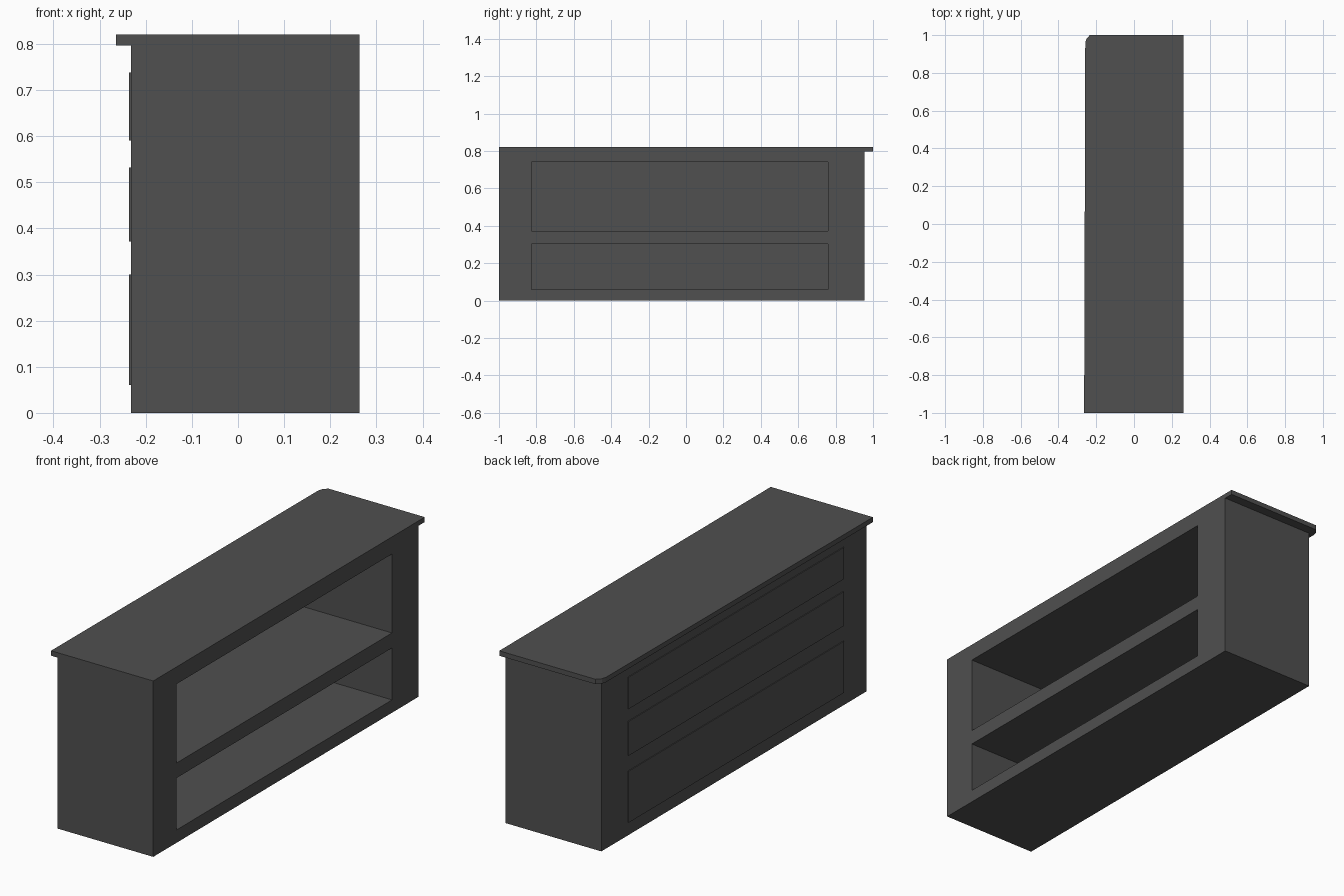
import bpy, bmesh

if "Cube" in bpy.data.objects:
    bpy.data.objects.remove(bpy.data.objects["Cube"])

grey = bpy.data.materials.new("dark_grey")
grey.diffuse_color = (0.08, 0.08, 0.08, 1)
grey.use_nodes = True
grey.node_tree.nodes["Principled BSDF"].inputs["Base Color"].default_value = grey.diffuse_color


def prism(name, outline, z0, z1):
    """Extrude a flat xy outline from z0 to z1."""
    bm = bmesh.new()
    low = bm.faces.new([bm.verts.new((x, y, z0)) for x, y in outline])
    ext = bmesh.ops.extrude_face_region(bm, geom=[low])
    for v in ext["geom"]:
        if isinstance(v, bmesh.types.BMVert):
            v.co.z = z1
    bmesh.ops.recalc_face_normals(bm, faces=bm.faces)
    me = bpy.data.meshes.new(name)
    bm.to_mesh(me)
    bm.free()
    me.materials.append(grey)
    ob = bpy.data.objects.new(name, me)
    bpy.context.collection.objects.link(ob)
    return ob


def box(name, x0, x1, y0, y1, z0, z1):
    return prism(name, [(x0, y0), (x1, y0), (x1, y1), (x0, y1)], z0, z1)


BACK, FRONT = -0.232, 0.263
Y0, Y1 = -0.827, 0.759          # shared extent of openings and panels

# cabinet body with two open shelves cut in from the +x side
body = box("counter_body", BACK, FRONT, -1, 0.955, 0, 0.797)
for z0, z1 in ((0.06, 0.302), (0.372, 0.74)):
    cutter = box("shelf_cutter", -0.21, FRONT + 0.1, Y0, Y1, z0, z1)
    cutter.hide_render = True
    mod = body.modifiers.new("shelf", 'BOOLEAN')
    mod.operation = 'DIFFERENCE'
    mod.solver = 'EXACT'
    mod.object = cutter
    bpy.context.view_layer.objects.active = body
    bpy.ops.object.modifier_apply(modifier=mod.name)
    bpy.data.objects.remove(cutter)

# thin raised panels on the customer side
for i, (z0, z1) in enumerate(((0.06, 0.30), (0.372, 0.532), (0.59, 0.738))):
    box(f"raised_panel_{i + 1}", BACK - 0.004, BACK + 0.002, Y0, Y1, z0, z1)

# overhanging worktop with one clipped corner
prism("worktop", [(-0.264, -1), (FRONT, -1), (FRONT, 1), (-0.234, 1),
                  (-0.252, 0.98), (-0.258, 0.96)], 0.797, 0.82)
